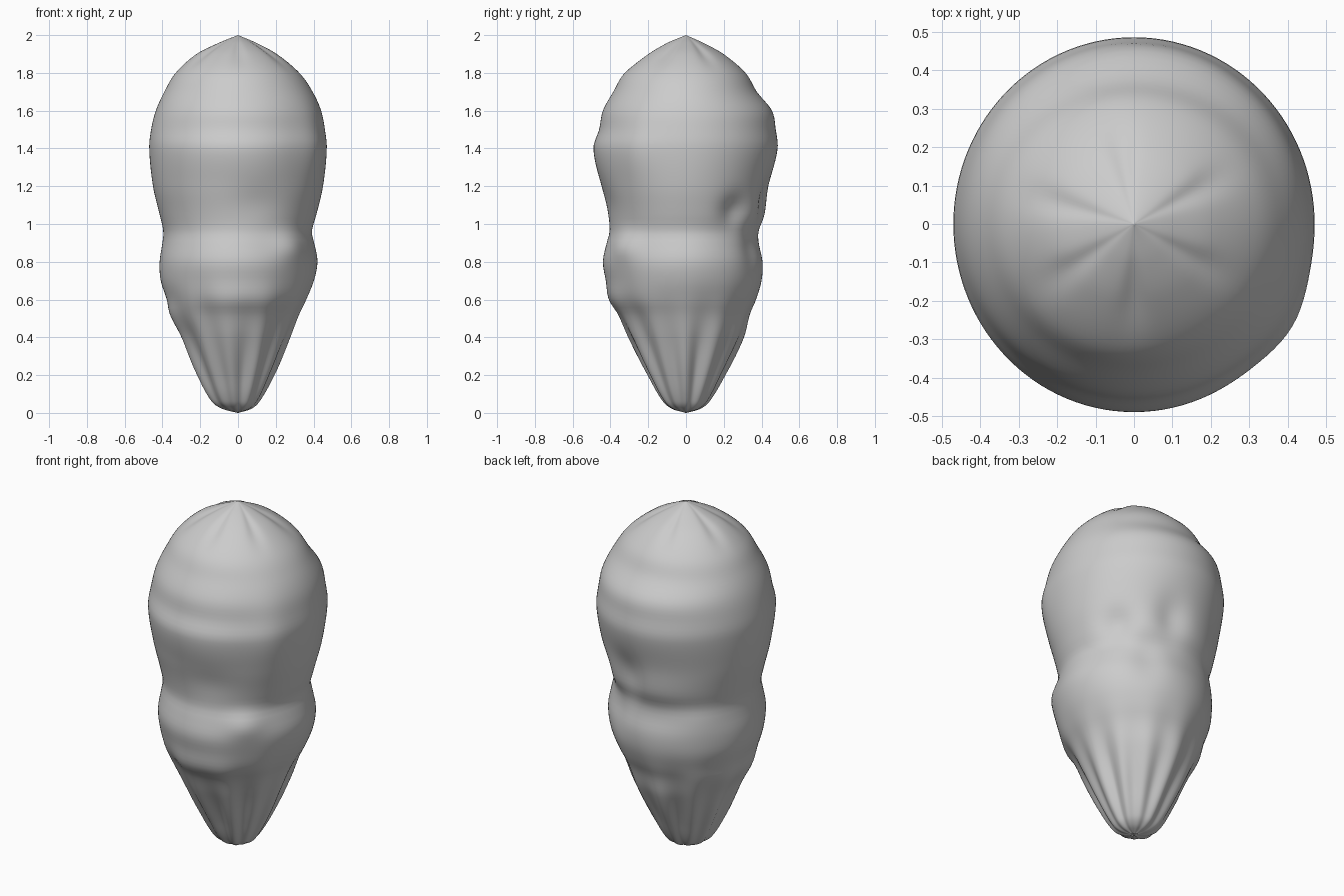
import bpy, bmesh, math

if "Cube" in bpy.data.objects:
    bpy.data.objects.remove(bpy.data.objects["Cube"])

# silhouette radii: z, right(+x), back(+y), left(-x), front(-y)
PROFILE = [
    (0.00, .00, .00, .00, .00), (0.02, .065, .07, .08, .07),
    (0.06, .11, .12, .14, .12), (0.20, .185, .20, .215, .20),
    (0.40, .27, .30, .30, .305), (0.52, .32, .335, .365, .36),
    (0.60, .36, .37, .38, .41), (0.70, .40, .40, .41, .425),
    (0.80, .415, .405, .415, .44), (0.90, .40, .385, .40, .42),
    (0.96, .39, .385, .395, .405), (1.05, .415, .42, .415, .415),
    (1.20, .45, .44, .45, .45), (1.40, .47, .485, .47, .49),
    (1.50, .46, .475, .46, .46), (1.60, .44, .455, .435, .44),
    (1.70, .395, .375, .39, .385), (1.80, .325, .315, .33, .325),
    (1.90, .205, .20, .22, .205), (1.96, .095, .09, .10, .10),
    (2.00, .00, .00, .00, .00),
]
# soft bumps and dents: azimuth (deg), z, angular width, z width, depth
LUMPS = [
    (38, 1.07, 12, .08, -.035), (78, 1.12, 12, .12, -.03),
    (-75, 1.12, 20, .10, -.012), (-50, .88, 14, .07, .025),
    (0, .82, 25, .10, .006), (135, .90, 22, .08, .012),
    (-33, 1.40, 14, .20, .015), (60, .85, 12, .12, -.015),
    (-120, .55, 12, .15, -.012), (-55, .45, 14, .2, -.015),
]
# creases running out from the crown
CREASES = [-90, -145, -30, 28, 100, 165]


def gap(a, b):
    return (a - b + 180) % 360 - 180


def radii(z):
    i = max(k for k in range(len(PROFILE) - 1) if PROFILE[k][0] <= z + 1e-9)
    a, b = PROFILE[i], PROFILE[i + 1]
    p = PROFILE[max(i - 1, 0)]
    n = PROFILE[min(i + 2, len(PROFILE) - 1)]
    h = b[0] - a[0]
    t = (z - a[0]) / h
    out = []
    for c in range(1, 5):
        m0 = (b[c] - p[c]) / (b[0] - p[0]) * h
        m1 = (n[c] - a[c]) / (n[0] - a[0]) * h
        out.append((2*t**3 - 3*t*t + 1) * a[c] + (t**3 - 2*t*t + t) * m0
                   + (3*t*t - 2*t**3) * b[c] + (t**3 - t*t) * m1)
    return out


def radius(deg, z):
    th = math.radians(deg)
    px, py, nx, ny = radii(z)
    c, s = math.cos(th), math.sin(th)
    r = (px if c > 0 else nx) * c * c + (py if s > 0 else ny) * s * s
    for a, lz, wa, wz, d in LUMPS:
        r += d * math.exp(-(gap(deg, a) / wa)**2 - ((z - lz) / wz)**2)
    # lengthwise folds on the tapered lower half
    fade = math.exp(-((z - .28) / .24)**2)
    r += fade * (.011 * math.cos(11 * th) + .006 * math.cos(7 * th + 1) - .005)
    # creases at the crown
    top = math.exp(-((z - 1.93) / .07)**2)
    for a in CREASES:
        r -= .10 * r * top * math.exp(-(gap(deg, a) / 9)**2)
    return max(r, .002)


# lumpy pod-shaped body, lofted from rings between two poles
SIDES, RINGS = 120, 110
bm = bmesh.new()
rings = []
for i in range(1, RINGS):
    z = 1 - math.cos(math.pi * i / RINGS)
    ring = []
    for j in range(SIDES):
        d = 360 * j / SIDES
        r = radius(d, z)
        ring.append(bm.verts.new((r * math.cos(math.radians(d)),
                                  r * math.sin(math.radians(d)), z)))
    rings.append(ring)
base, tip = bm.verts.new((0, 0, 0)), bm.verts.new((0, 0, 2))
for j in range(SIDES):
    k = (j + 1) % SIDES
    for lo, hi in zip(rings, rings[1:]):
        bm.faces.new((lo[j], lo[k], hi[k], hi[j]))
    bm.faces.new((base, rings[0][k], rings[0][j]))
    bm.faces.new((tip, rings[-1][j], rings[-1][k]))
for f in bm.faces:
    f.smooth = True
mesh = bpy.data.meshes.new("pod_body")
bm.to_mesh(mesh)
bm.free()
body = bpy.data.objects.new("pod_body", mesh)
bpy.context.collection.objects.link(body)
